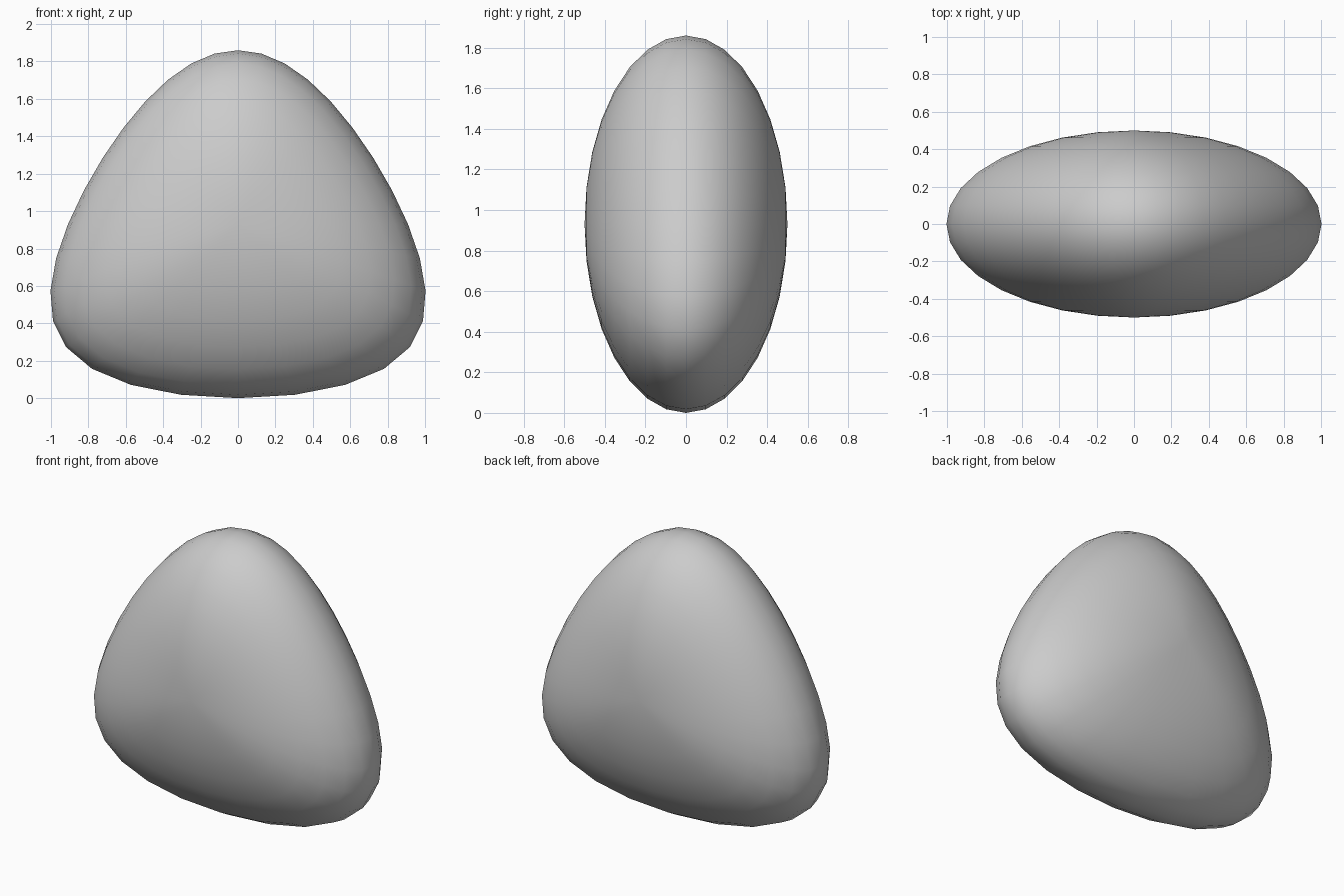
import bpy, bmesh
from math import sin, cos, pi

if "Cube" in bpy.data.objects:
    bpy.data.objects.remove(bpy.data.objects["Cube"])

SEG, RINGS = 32, 16
HALF_H, DEPTH = 0.93, 0.5


def outline(phi):
    """Rounded-triangle front outline, relative to its centre."""
    t = cos(phi)
    return sin(phi) / (1.1 + 0.467 * t), HALF_H * t


# Pebble body: front outline shrunk along y with an elliptical falloff
bm = bmesh.new()
rings = []
for i in range(1, RINGS):
    a = pi * i / RINGS
    ring = []
    for j in range(SEG):
        x, z = outline(2 * pi * j / SEG)
        ring.append(bm.verts.new((x * sin(a), -DEPTH * cos(a), HALF_H + z * sin(a))))
    rings.append(ring)
front = bm.verts.new((0, -DEPTH, HALF_H))
back = bm.verts.new((0, DEPTH, HALF_H))
for j in range(SEG):
    k = (j + 1) % SEG
    bm.faces.new((front, rings[0][j], rings[0][k]))
    bm.faces.new((back, rings[-1][k], rings[-1][j]))
    for r, s in zip(rings, rings[1:]):
        bm.faces.new((r[j], s[j], s[k], r[k]))
bmesh.ops.recalc_face_normals(bm, faces=bm.faces)
for f in bm.faces:
    f.smooth = True

mesh = bpy.data.meshes.new("rounded_triangle_pebble")
bm.to_mesh(mesh)
bm.free()
bpy.context.collection.objects.link(bpy.data.objects.new("rounded_triangle_pebble", mesh))
